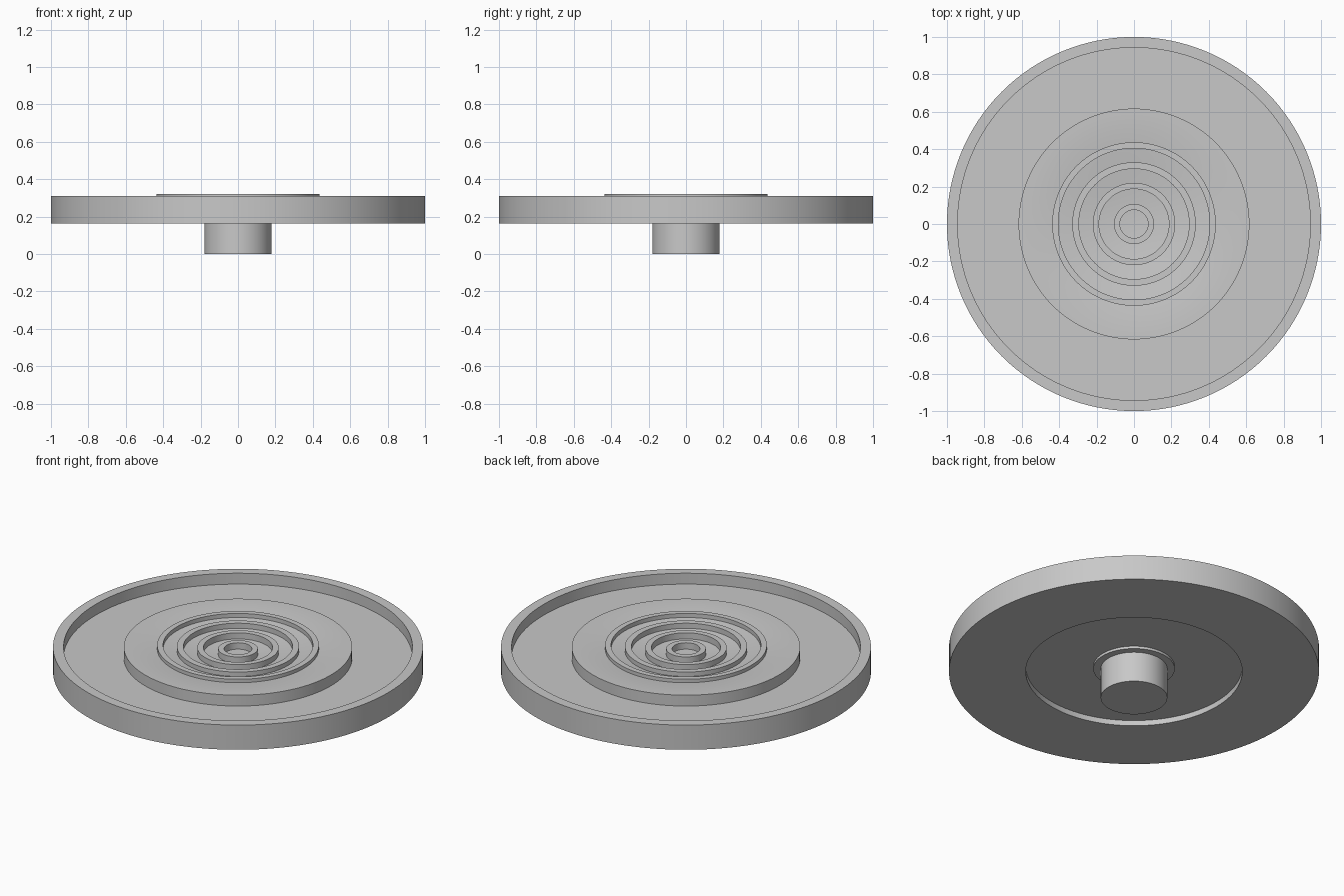
import bpy, bmesh, math

cube = bpy.data.objects.get("Cube")
if cube:
    bpy.data.objects.remove(cube, do_unlink=True)

grey = bpy.data.materials.new("plain grey")
grey.use_nodes = True
grey.diffuse_color = (0.58, 0.58, 0.58, 1)
grey.node_tree.nodes["Principled BSDF"].inputs["Base Color"].default_value = (0.58, 0.58, 0.58, 1)

SEGMENTS = 128


def lathe(name, profile, closed=False):
    """Spin an (r, z) profile around the vertical axis."""
    bm = bmesh.new()
    verts = [bm.verts.new((r, 0, z)) for r, z in profile]
    pairs = list(zip(verts, verts[1:]))
    if closed:
        pairs.append((verts[-1], verts[0]))
    edges = [bm.edges.new(p) for p in pairs]
    bmesh.ops.spin(bm, geom=verts + edges, cent=(0, 0, 0), axis=(0, 0, 1),
                   angle=math.tau, steps=SEGMENTS, use_duplicate=False)
    bmesh.ops.remove_doubles(bm, verts=bm.verts, dist=1e-5)
    bmesh.ops.recalc_face_normals(bm, faces=bm.faces)
    mesh = bpy.data.meshes.new(name)
    bm.to_mesh(mesh)
    bm.free()
    obj = bpy.data.objects.new(name, mesh)
    bpy.context.collection.objects.link(obj)
    mesh.materials.append(grey)
    bpy.ops.object.select_all(action="DESELECT")
    obj.select_set(True)
    bpy.context.view_layer.objects.active = obj
    bpy.ops.object.shade_smooth_by_angle(angle=math.radians(30))
    return obj


# Dished plateau: level at its edge, sinking gently to the middle
EDGE, TOP, SINK = 0.617, 0.31, 0.05


def dish(r):
    return TOP - SINK * (1 + math.cos(math.pi * r / EDGE)) / 2


# Round tray: rim, floor, dished plateau above and a recess below
steps = 24
bowl = [(EDGE * i / steps, dish(EDGE * i / steps)) for i in range(steps + 1)]
lathe("tray", bowl + [(EDGE, 0.245), (0.943, 0.245), (0.943, TOP), (1, TOP),
                      (1, 0.163), (0.585, 0.163), (0.585, 0.195), (0, 0.195)])

# Concentric ridges standing in the dish
for i, (outer, inner) in enumerate([(0.437, 0.405), (0.33, 0.295), (0.22, 0.187), (0.107, 0.075)]):
    top = 0.321 - 0.007 * i
    lathe(f"ridge_{i + 1}", [(inner, 0.23), (outer, 0.23), (outer, top), (inner, top)], closed=True)

# Collar and shaft underneath
lathe("collar", [(0, 0.2), (0.22, 0.2), (0.22, 0.18), (0, 0.18)])
lathe("shaft", [(0, 0.2), (0.18, 0.2), (0.18, 0), (0, 0)])
